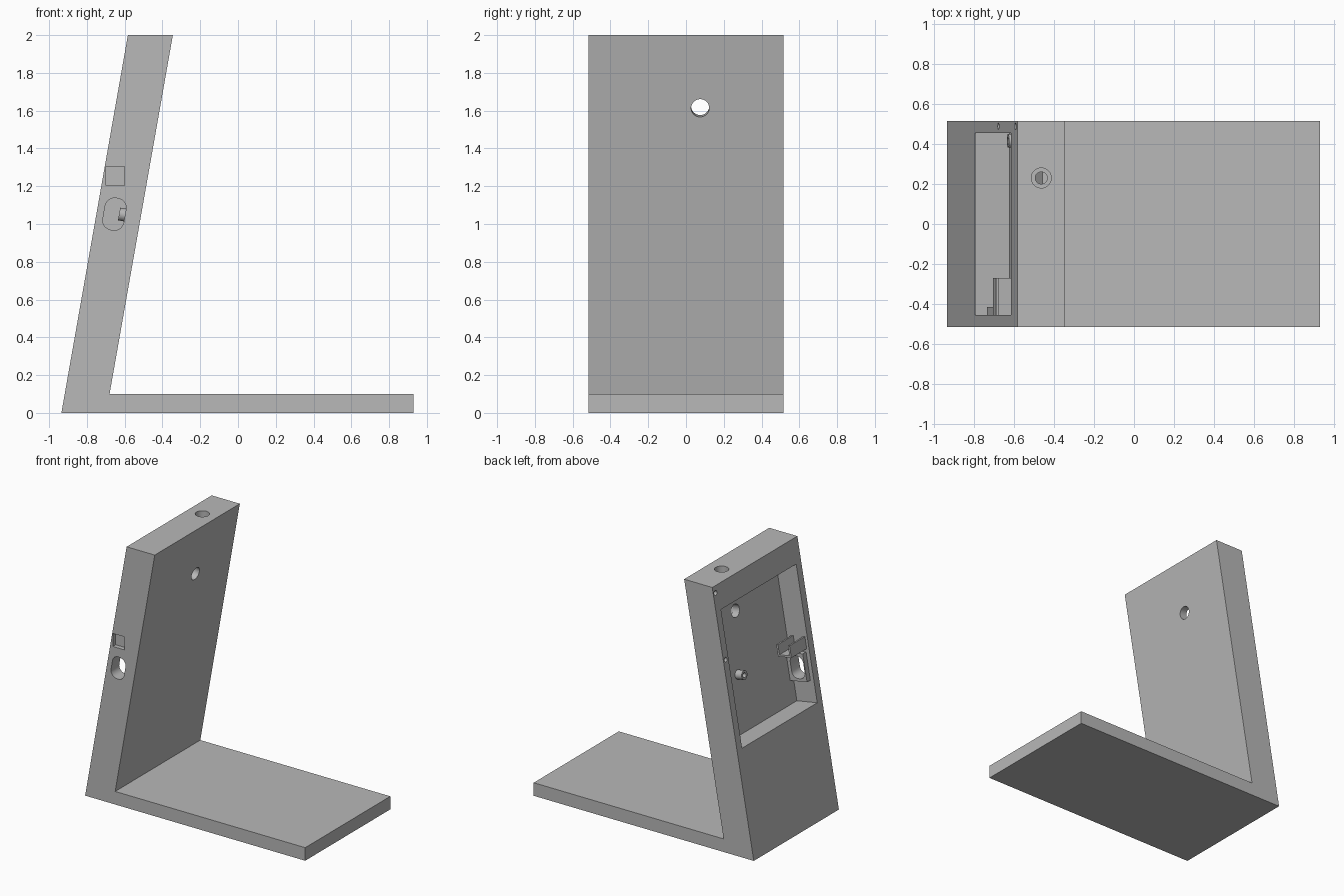
import bpy, bmesh, math
from mathutils import Matrix, Vector

if "Cube" in bpy.data.objects:
    bpy.data.objects.remove(bpy.data.objects["Cube"])

HALF_DEPTH = 0.515
BACK_X = -0.935
# Leaning frame: x = depth into the upright, y = across, z = up the slope
LEAN = Matrix.Translation((BACK_X, 0, 0)) @ Matrix.Rotation(math.radians(10), 4, 'Y')
UPRIGHT = Matrix.Identity(4)

grey = bpy.data.materials.new("plain_grey")
grey.use_nodes = True
grey.diffuse_color = (0.48, 0.48, 0.48, 1)
grey.node_tree.nodes["Principled BSDF"].inputs["Base Color"].default_value = grey.diffuse_color


def finish(name, bm):
    bmesh.ops.recalc_face_normals(bm, faces=bm.faces)
    mesh = bpy.data.meshes.new(name)
    bm.to_mesh(mesh)
    bm.free()
    mesh.materials.append(grey)
    obj = bpy.data.objects.new(name, mesh)
    bpy.context.collection.objects.link(obj)
    return obj


def box(name, low, high, frame=LEAN, rounding=0):
    """Box between two corners; rounding softens the edges along y."""
    low, high = Vector(low), Vector(high)
    bm = bmesh.new()
    bmesh.ops.create_cube(bm, size=1)
    for v in bm.verts:
        v.co = (low + high) / 2 + v.co * (high - low)
    if rounding:
        edges = [e for e in bm.edges
                 if abs(e.verts[0].co.y - e.verts[1].co.y) > 1e-4]
        bmesh.ops.bevel(bm, geom=edges, offset=rounding, segments=8,
                        profile=0.5, affect='EDGES')
    bm.transform(frame)
    return finish(name, bm)


def rod(name, start, end, radius, frame=LEAN, sides=32):
    """Cylinder between two points."""
    start, end = Vector(start), Vector(end)
    axis = end - start
    bm = bmesh.new()
    bmesh.ops.create_cone(bm, cap_ends=True, segments=sides, radius1=radius,
                          radius2=radius, depth=axis.length)
    turn = axis.to_track_quat('Z', 'Y').to_matrix().to_4x4()
    bm.transform(frame @ Matrix.Translation((start + end) / 2) @ turn)
    return finish(name, bm)


def carve(obj, cutters):
    """Subtract the cutters, then bake the result and discard them."""
    for cutter in cutters:
        cutter.hide_render = True
        mod = obj.modifiers.new("cut", 'BOOLEAN')
        mod.operation, mod.solver, mod.object = 'DIFFERENCE', 'EXACT', cutter
    graph = bpy.context.evaluated_depsgraph_get()
    baked = bpy.data.meshes.new_from_object(obj.evaluated_get(graph))
    obj.modifiers.clear()
    obj.data = baked
    for cutter in cutters:
        bpy.data.objects.remove(cutter)


# L-shaped stand, extruded across its depth
profile = [(BACK_X, 0), (0.93, 0), (0.93, 0.1), (-0.68, 0.1), (-0.345, 2), (-0.583, 2)]
bm = bmesh.new()
face = bm.faces.new([bm.verts.new((x, -HALF_DEPTH, z)) for x, z in profile])
side = bmesh.ops.extrude_face_region(bm, geom=[face])
for v in side["geom"]:
    if isinstance(v, bmesh.types.BMVert):
        v.co.y = HALF_DEPTH
stand = finish("stand", bm)


def port_cutter():
    return box("port_cutter", (0.038, -0.6, 1.0), (0.15, -0.35, 1.17), rounding=0.05)


cutters = [
    # Open compartment in the back
    box("compartment_cutter", (-0.1, -0.455, 0.815), (0.175, 0.455, 1.845)),
    # Hole through the front panel
    rod("panel_hole", (0.12, 0.075, 1.68), (0.3, 0.075, 1.68), 0.048),
    # Side sockets
    rod("side_hole", (-0.65, 0.4, 1.2), (-0.65, 0.6, 1.2), 0.044, UPRIGHT),
    box("square_recess", (-0.7, -0.6, 1.205), (-0.6, -0.48, 1.305), UPRIGHT),
    rod("round_socket", (-0.65, -0.6, 1.257), (-0.65, -0.4, 1.257), 0.04, UPRIGHT),
    port_cutter(),
    # Stepped hole in the top
    rod("top_recess", (-0.463, 0.23, 1.95), (-0.463, 0.23, 2.1), 0.05, UPRIGHT),
    rod("top_hole", (-0.463, 0.23, 1.7), (-0.463, 0.23, 2.1), 0.03, UPRIGHT),
]
# Screw holes along both edges of the back
for y in (-0.488, 0.488):
    for s in (0.035, 1.485, 1.98):
        cutters.append(rod("screw_hole", (-0.1, y, s), (0.08, y, s), 0.017, sides=16))
carve(stand, cutters)

# Frame around the oval port
port_frame = box("port_frame", (0.03, -0.457, 0.98), (0.177, -0.415, 1.19))
carve(port_frame, [port_cutter()])

# Open channel behind the square socket
channel_floor = box("channel_floor", (0.02, -0.457, 1.215), (0.135, -0.27, 1.23))
for name, d in (("outer", 0.02), ("inner", 0.12)):
    box("channel_lip_" + name, (d, -0.457, 1.23), (d + 0.015, -0.27, 1.305))

# Hollow mounting posts
posts = []
for number, (y, s) in enumerate([(0.155, 1.236), (0.415, 1.09)], 1):
    post = rod(f"mounting_post_{number}", (0.118, y, s), (0.177, y, s), 0.034)
    carve(post, [rod("post_bore", (0.1, y, s), (0.165, y, s), 0.018)])
    posts.append(post)

# Smooth round walls, keep corners crisp
for obj in [stand, port_frame] + posts:
    bpy.ops.object.select_all(action='DESELECT')
    obj.select_set(True)
    bpy.context.view_layer.objects.active = obj
    bpy.ops.object.shade_smooth_by_angle(angle=math.radians(30))
